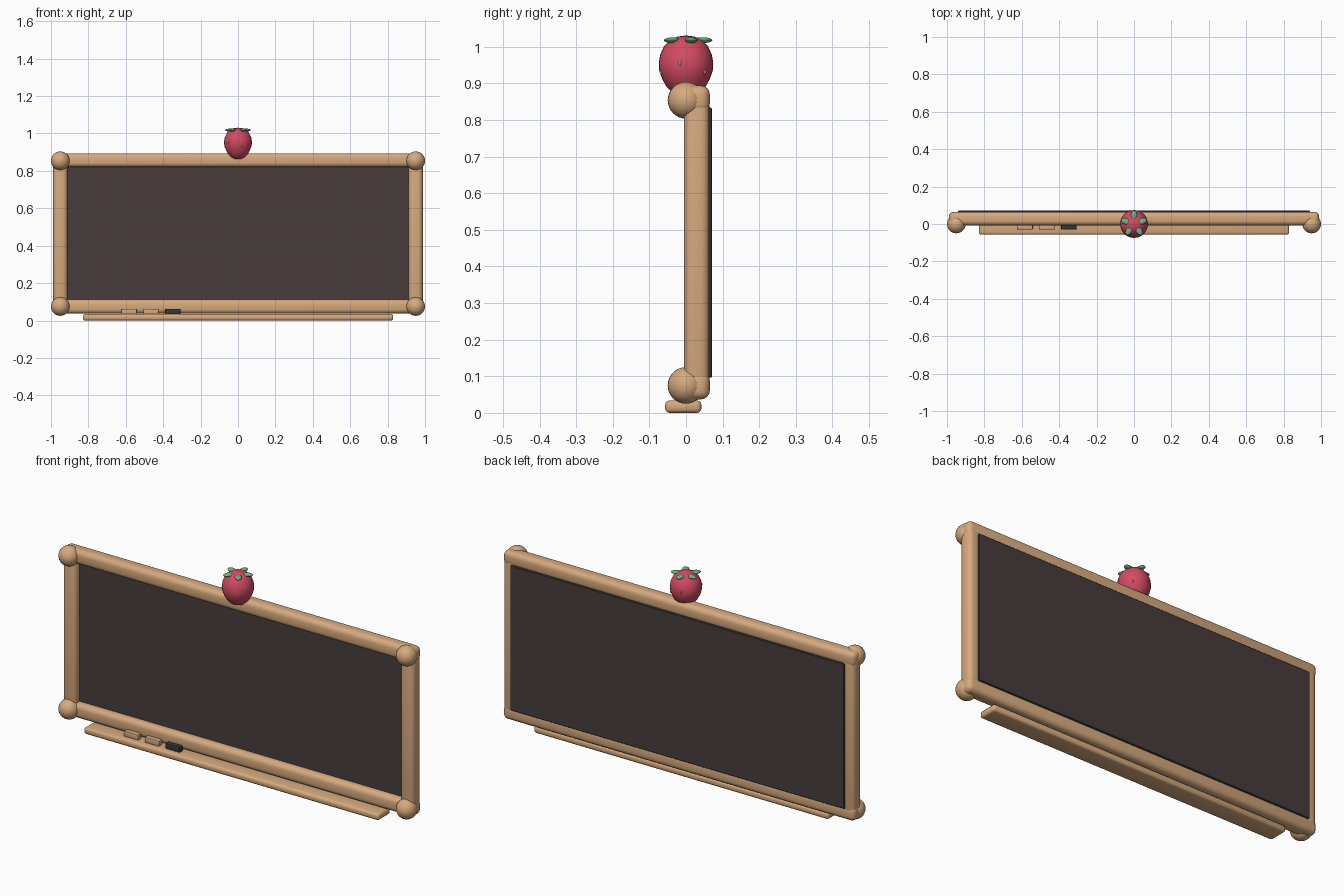
import bpy, bmesh, math
from mathutils import Matrix, Vector

if "Cube" in bpy.data.objects:
    bpy.data.objects.remove(bpy.data.objects["Cube"])


def material(name, rgb):
    m = bpy.data.materials.new(name)
    m.diffuse_color = (*rgb, 1)
    m.use_nodes = True
    m.node_tree.nodes["Principled BSDF"].inputs["Base Color"].default_value = m.diffuse_color
    return m


WOOD = material("light wood", (0.67, 0.40, 0.21))
SLATE = material("dark slate", (0.066, 0.046, 0.046))
FELT = material("eraser felt", (0.04, 0.035, 0.04))
RED = material("berry red", (0.66, 0.07, 0.125))
GREEN = material("leaf green", (0.16, 0.46, 0.23))
SEED = material("seed yellow", (0.75, 0.50, 0.22))


def finish(name, bm, mat, angle=35):
    bmesh.ops.recalc_face_normals(bm, faces=bm.faces)
    me = bpy.data.meshes.new(name)
    bm.to_mesh(me)
    bm.free()
    ob = bpy.data.objects.new(name, me)
    bpy.context.collection.objects.link(ob)
    me.materials.append(mat)
    bpy.ops.object.select_all(action='DESELECT')
    ob.select_set(True)
    bpy.context.view_layer.objects.active = ob
    bpy.ops.object.shade_smooth_by_angle(angle=math.radians(angle))
    return ob


def box(name, lo, hi, mat, bevel=0.0, segments=4):
    """Rounded box between two corners."""
    lo, hi = Vector(lo), Vector(hi)
    bm = bmesh.new()
    bmesh.ops.create_cube(bm, size=1, matrix=Matrix.Translation((lo + hi) / 2)
                          @ Matrix.Diagonal((*(hi - lo), 1)))
    if bevel:
        bmesh.ops.bevel(bm, geom=bm.edges[:], offset=bevel, segments=segments,
                        profile=0.5, affect='EDGES')
    return finish(name, bm, mat)


def ball(name, matrix, mat, u=24, v=16):
    bm = bmesh.new()
    bmesh.ops.create_uvsphere(bm, u_segments=u, v_segments=v, radius=1, matrix=matrix)
    return finish(name, bm, mat)


def placed(loc, scale):
    return Matrix.Translation(loc) @ Matrix.Diagonal((*scale, 1))


# Writing board, slightly proud of the frame at the back
box("board", (-0.94, 0.03, 0.096), (0.94, 0.071, 0.834), SLATE, 0.003, 1)

# Rounded frame rails and posts
box("bottom_rail", (-0.99, -0.007, 0.037), (0.99, 0.065, 0.112), WOOD, 0.024)
box("top_rail", (-0.99, -0.007, 0.820), (0.99, 0.065, 0.894), WOOD, 0.024)
for side, s in (("left", -1), ("right", 1)):
    x0, x1 = sorted((s * 0.912, s * 0.988))
    box(side + "_post", (x0, -0.006, 0.05), (x1, 0.064, 0.88), WOOD, 0.024)
    # Corner knobs
    for level, z in (("bottom", 0.075), ("top", 0.854)):
        ball(f"{side}_{level}_knob", placed((s * 0.95, 0, z), (0.05, 0.05, 0.05)), WOOD)

# Tray with two chalks and an eraser
box("tray", (-0.83, -0.057, 0), (0.83, 0.042, 0.034), WOOD, 0.012, 3)
for name, x, mat in (("chalk_1", -0.582, WOOD), ("chalk_2", -0.465, WOOD),
                     ("eraser", -0.348, FELT)):
    box(name, (x - 0.041, -0.03, 0.033), (x + 0.041, -0.002, 0.062), mat, 0.005, 2)

# Berry: lathed profile of (radius, height)
PROFILE = [(0, 0.862), (0.018, 0.864), (0.035, 0.872), (0.052, 0.889), (0.065, 0.912),
           (0.073, 0.935), (0.0745, 0.955), (0.071, 0.977), (0.061, 1.000),
           (0.045, 1.018), (0.024, 1.028), (0, 1.031)]
bm = bmesh.new()
verts = [bm.verts.new((r, 0, z)) for r, z in PROFILE]
edges = [bm.edges.new(p) for p in zip(verts, verts[1:])]
bmesh.ops.spin(bm, geom=verts + edges, axis=(0, 0, 1), cent=(0, 0, 0),
               steps=28, angle=math.tau)
bmesh.ops.remove_doubles(bm, verts=bm.verts[:], dist=0.0005)
finish("berry", bm, RED, 60)

# Five flat leaves on the berry crown
for i in range(5):
    turn = Matrix.Rotation(math.radians(90 + 72 * i), 4, 'Z')
    ball(f"leaf_{i + 1}", turn @ placed((0.045, 0, 1.018), (0.027, 0.0165, 0.008)),
         GREEN, 16, 8)

# Seeds around the berry
for i in range(6):
    a = math.radians(-13 + 60 * i)
    z, r = ((0.955, 0.0735), (0.931, 0.071))[i % 2]
    ball(f"seed_{i + 1}", Matrix.Rotation(a, 4, 'Z')
         @ placed((r, 0, z), (0.004, 0.004, 0.006)), SEED, 10, 6)
